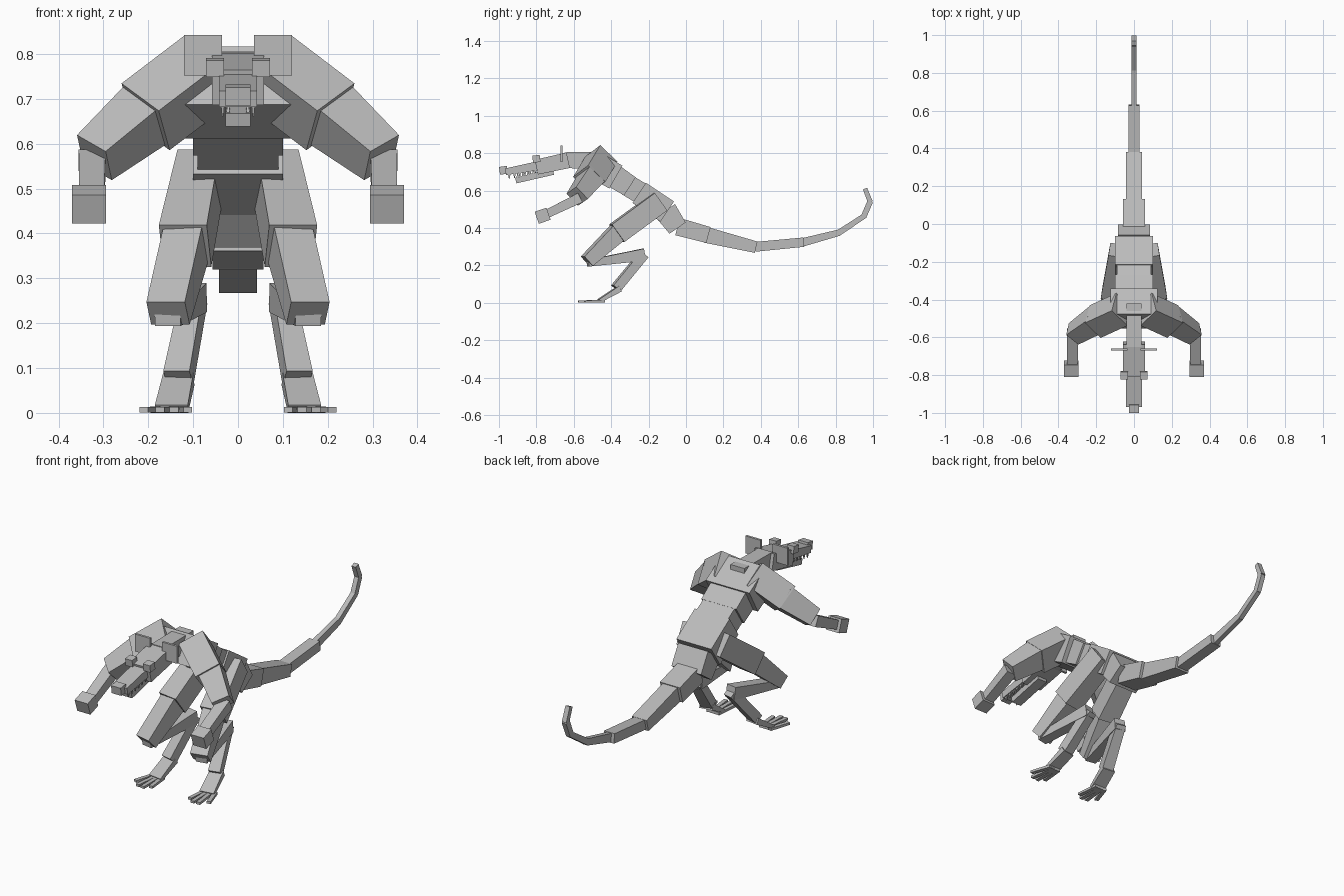
import bpy, bmesh
from mathutils import Vector

cube = bpy.data.objects.get("Cube")
if cube:
    bpy.data.objects.remove(cube, do_unlink=True)

grey = bpy.data.materials.new("plain grey")
grey.use_nodes = True
GREY = (0.5, 0.5, 0.5, 1)
grey.diffuse_color = GREY
grey.node_tree.nodes["Principled BSDF"].inputs["Base Color"].default_value = GREY


def segment(name, a, b, start, end=None, up=(0, 0, 1)):
    """Box running from a to b; start and end are (width, thickness) of its two ends."""
    end = end or start
    a, b = Vector(a), Vector(b)
    d = (b - a).normalized()
    side = Vector(up).cross(d).normalized()
    top = d.cross(side)
    bm = bmesh.new()
    rings = []
    for p, (w, t) in ((a, start), (b, end)):
        rings.append([bm.verts.new(p + side * (i * w / 2) + top * (j * t / 2))
                      for i, j in ((-1, -1), (1, -1), (1, 1), (-1, 1))])
    bm.faces.new(rings[0])
    bm.faces.new(rings[1])
    for k in range(4):
        n = (k + 1) % 4
        bm.faces.new((rings[0][k], rings[0][n], rings[1][n], rings[1][k]))
    bmesh.ops.recalc_face_normals(bm, faces=bm.faces)
    mesh = bpy.data.meshes.new(name)
    bm.to_mesh(mesh)
    bm.free()
    mesh.materials.append(grey)
    obj = bpy.data.objects.new(name, mesh)
    bpy.context.collection.objects.link(obj)
    return obj


def pair(name, a, b, start, end=None, up=(0, 0, 1)):
    """Same segment on the left (+x) and on the right."""
    for label, s in (("left", 1), ("right", -1)):
        flip = lambda v: (s * v[0], v[1], v[2])
        segment(f"{label}_{name}", flip(a), flip(b), start, end, flip(up))


# Trunk and tail: name, (y, z) start, (y, z) end, (width, thickness) at start and end
spine = [
    ("neck", (-0.65, 0.765), (-0.42, 0.765), (0.08, 0.085), (0.08, 0.09)),
    ("chest", (-0.515, 0.755), (-0.375, 0.675), (0.25, 0.15), (0.25, 0.14)),
    ("upper_abdomen", (-0.38, 0.677), (-0.30, 0.625), (0.20, 0.125), (0.20, 0.115)),
    ("lower_abdomen", (-0.31, 0.63), (-0.21, 0.57), (0.18, 0.115), (0.18, 0.115)),
    ("pelvis", (-0.25, 0.59), (-0.10, 0.49), (0.20, 0.13), (0.20, 0.13)),
    ("tail_base", (-0.11, 0.495), (-0.045, 0.402), (0.17, 0.125), (0.17, 0.105)),
    ("tail_1", (-0.045, 0.41), (0.12, 0.365), (0.114, 0.095), (0.114, 0.088)),
    ("tail_2", (0.11, 0.365), (0.375, 0.30), (0.084, 0.085), (0.084, 0.062)),
    ("tail_3", (0.37, 0.302), (0.63, 0.327), (0.06, 0.052), (0.06, 0.05)),
    ("tail_4", (0.62, 0.325), (0.82, 0.378), (0.025, 0.045), (0.025, 0.034)),
    ("tail_5", (0.815, 0.376), (0.955, 0.468), (0.025, 0.032), (0.025, 0.028)),
    ("tail_6", (0.95, 0.463), (0.985, 0.545), (0.025, 0.03), (0.025, 0.03)),
    ("tail_tip", (0.986, 0.54), (0.957, 0.613), (0.025, 0.027), (0.025, 0.024)),
]
for name, (y0, z0), (y1, z1), s0, s1 in spine:
    segment(name, (0, y0, z0), (0, y1, z1), s0, s1)

# Head
segment("head", (0, -0.63, 0.765), (0, -0.80, 0.728), (0.115, 0.085), (0.115, 0.08))
segment("snout", (0, -0.78, 0.738), (0, -0.965, 0.703), (0.084, 0.048), (0.084, 0.036))
segment("nose", (0, -0.955, 0.714), (0, -0.997, 0.708), (0.055, 0.042))
segment("lower_jaw", (0, -0.71, 0.705), (0, -0.91, 0.656), (0.056, 0.036), (0.056, 0.03))
pair("ear", (0.078, -0.659, 0.80), (0.078, -0.671, 0.80), (0.085, 0.09))
pair("brow", (0.051, -0.78, 0.775), (0.051, -0.82, 0.77), (0.04, 0.038))

# Teeth along both jaws
for i in range(6):
    y = -0.945 + i * 0.028
    z = 0.69 - 0.19 * (y + 0.945) * -1
    pair(f"upper_tooth_{i + 1}", (0.034, y, z), (0.034, y, z - 0.026),
         (0.008, 0.014), (0.003, 0.003), (0, 1, 0))
for i in range(5):
    y = -0.90 + i * 0.028
    z = 0.67 - 0.245 * (y + 0.90)* -1
    pair(f"lower_tooth_{i + 1}", (0.022, y, z), (0.022, y, z + 0.026),
         (0.008, 0.014), (0.003, 0.003), (0, 1, 0))

# Arms, turned edge forward
roll = (0.23, -0.73, 0.64)
pair("upper_arm", (0.064, -0.452, 0.771), (0.206, -0.517, 0.663), (0.13, 0.13), (0.13, 0.13), roll)
pair("forearm", (0.20, -0.505, 0.672), (0.32, -0.582, 0.572), (0.115, 0.115), (0.09, 0.09), roll)
pair("wrist", (0.325, -0.565, 0.565), (0.326, -0.75, 0.475), (0.06, 0.055), (0.055, 0.045))
pair("hand", (0.332, -0.735, 0.479), (0.332, -0.798, 0.457), (0.075, 0.068))

# Legs
pair("thigh", (0.083, -0.14, 0.543), (0.118, -0.37, 0.375), (0.095, 0.115), (0.108, 0.115))
pair("lower_thigh", (0.114, -0.355, 0.388), (0.156, -0.53, 0.225), (0.088, 0.10), (0.088, 0.068))
pair("shin", (0.157, -0.525, 0.214), (0.098, -0.225, 0.26), (0.058, 0.035), (0.058, 0.065))
pair("ankle", (0.097, -0.225, 0.262), (0.133, -0.375, 0.08), (0.05, 0.05), (0.06, 0.05))
pair("foot", (0.132, -0.355, 0.078), (0.148, -0.465, 0.013), (0.068, 0.032), (0.074, 0.018))

# Fanned toes
for i, x in enumerate((0.112, 0.143, 0.174, 0.21)):
    reach = (-0.555, -0.578, -0.575, -0.54)[i]
    pair(f"toe_{i + 1}", (0.124 + i * 0.017, -0.435, 0.010), (x, reach, 0.010),
         (0.02, 0.014), (0.02, 0.012))

# Rest the toes and feet on the ground
bpy.context.view_layer.update()
low = min(v.co.z for o in bpy.context.collection.objects if o.type == "MESH" for v in o.data.vertices)
for o in bpy.context.collection.objects:
    if o.type == "MESH":
        o.location.z -= low
